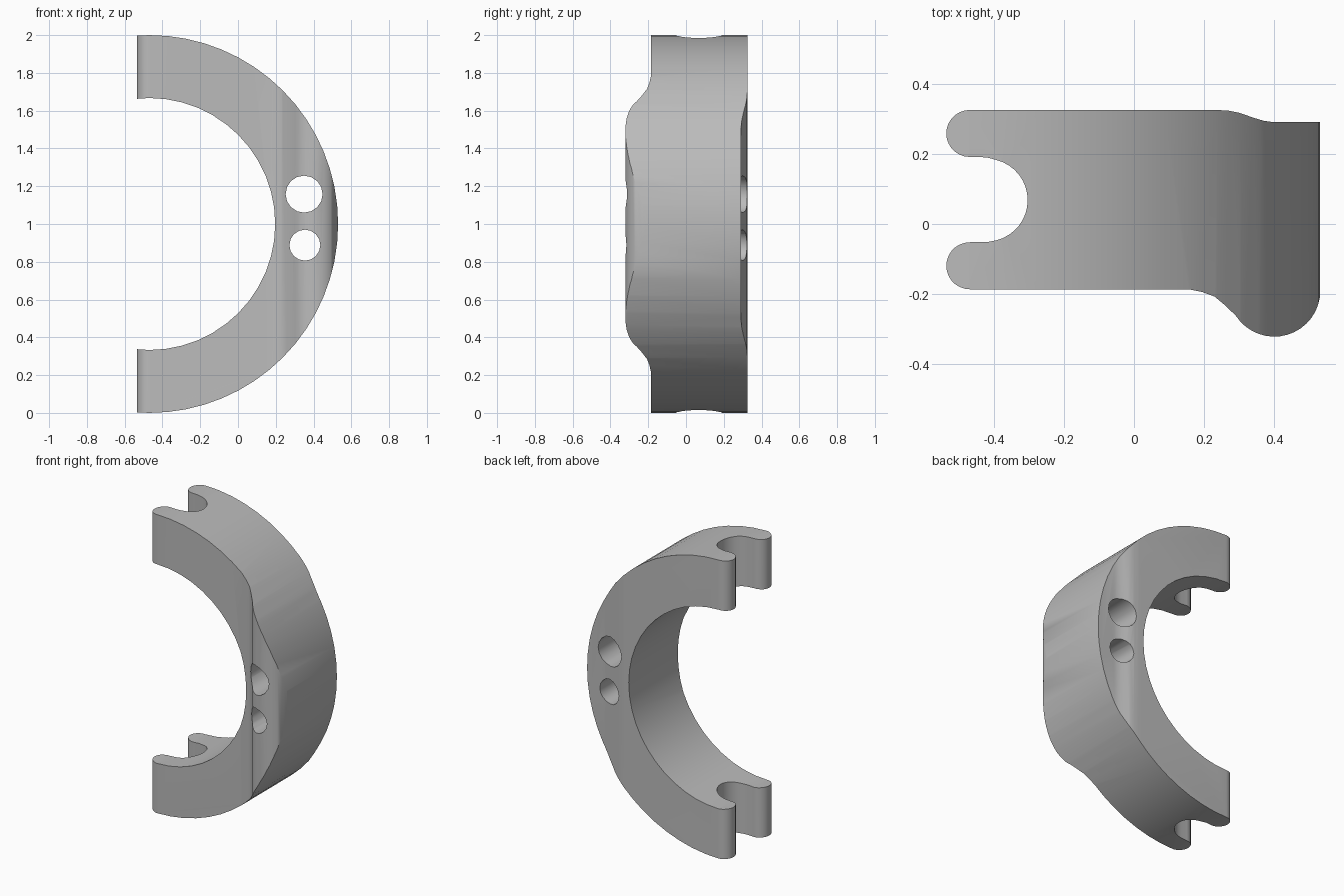
import bpy
import bmesh
import math
from mathutils import Matrix

cube = bpy.data.objects.get("Cube")
if cube:
    bpy.data.objects.remove(cube, do_unlink=True)

grey = bpy.data.materials.new("plain grey")
grey.use_nodes = True
colour = (0.5, 0.5, 0.5, 1)
grey.diffuse_color = colour
grey.node_tree.nodes["Principled BSDF"].inputs["Base Color"].default_value = colour


def arc(cx, cy, r, start, end, steps):
    """Points along a circular arc, angles in degrees."""
    angles = [math.radians(start + (end - start) * i / steps) for i in range(steps + 1)]
    return [(cx + r * math.cos(a), cy + r * math.sin(a)) for a in angles]


def add_object(name, bm):
    bmesh.ops.recalc_face_normals(bm, faces=bm.faces)
    mesh = bpy.data.meshes.new(name)
    bm.to_mesh(mesh)
    bm.free()
    mesh.materials.append(grey)
    obj = bpy.data.objects.new(name, mesh)
    bpy.context.collection.objects.link(obj)
    return obj


def prism(name, outline, bottom, top):
    bm = bmesh.new()
    face = bm.faces.new([bm.verts.new((x, y, bottom)) for x, y in outline])
    result = bmesh.ops.extrude_face_region(bm, geom=[face])
    verts = [g for g in result["geom"] if isinstance(g, bmesh.types.BMVert)]
    bmesh.ops.translate(bm, verts=verts, vec=(0, 0, top - bottom))
    return add_object(name, bm)


def cylinder(name, x, z, radius, sides):
    """Cylinder running front to back."""
    bm = bmesh.new()
    bmesh.ops.create_cone(bm, cap_ends=True, segments=sides, radius1=radius,
                          radius2=radius, depth=2,
                          matrix=Matrix.Translation((x, 0, z))
                          @ Matrix.Rotation(math.pi / 2, 4, "X")
                          @ Matrix.Rotation(math.pi / 2, 4, "Z"))
    return add_object(name, bm)


def combine(body, tool, operation):
    mod = body.modifiers.new(tool.name, "BOOLEAN")
    mod.operation = operation
    mod.solver = "EXACT"
    mod.object = tool
    bpy.ops.object.modifier_apply(modifier=mod.name)
    bpy.data.objects.remove(tool, do_unlink=True)


# Side-on section: forked end, notch, rounded bulge and stepped back
outline = (
    arc(-0.468, 0.258, 0.067, 90, 270, 14)
    + [(-0.42, 0.19)]
    + arc(-0.421, 0.068, 0.118, 76, -76, 16)
    + [(-0.42, -0.052)]
    + arc(-0.468, -0.119, 0.067, 90, 270, 14)
    + [(0.155, -0.186), (0.195, -0.194), (0.23, -0.207), (0.26, -0.232)]
    + arc(0.4, -0.19, 0.131, 213, 360, 16)
    + [(0.531, 0.29), (0.40, 0.29), (0.37, 0.294), (0.34, 0.303),
       (0.30, 0.317), (0.27, 0.323), (0.235, 0.325)]
)
clip = prism("half_ring_clip", outline, -0.1, 2.1)
bpy.ops.object.select_all(action="DESELECT")
bpy.context.view_layer.objects.active = clip
clip.select_set(True)

# Round outside, bore and the two through holes
combine(clip, cylinder("outer_round", -0.47, 1, 1, 64), "INTERSECT")
combine(clip, cylinder("bore", -0.47, 1, 0.667, 48), "DIFFERENCE")
combine(clip, cylinder("large_hole", 0.35, 1.158, 0.098, 16), "DIFFERENCE")
combine(clip, cylinder("small_hole", 0.354, 0.888, 0.082, 16), "DIFFERENCE")

bpy.ops.object.shade_smooth_by_angle(angle=math.radians(35))
